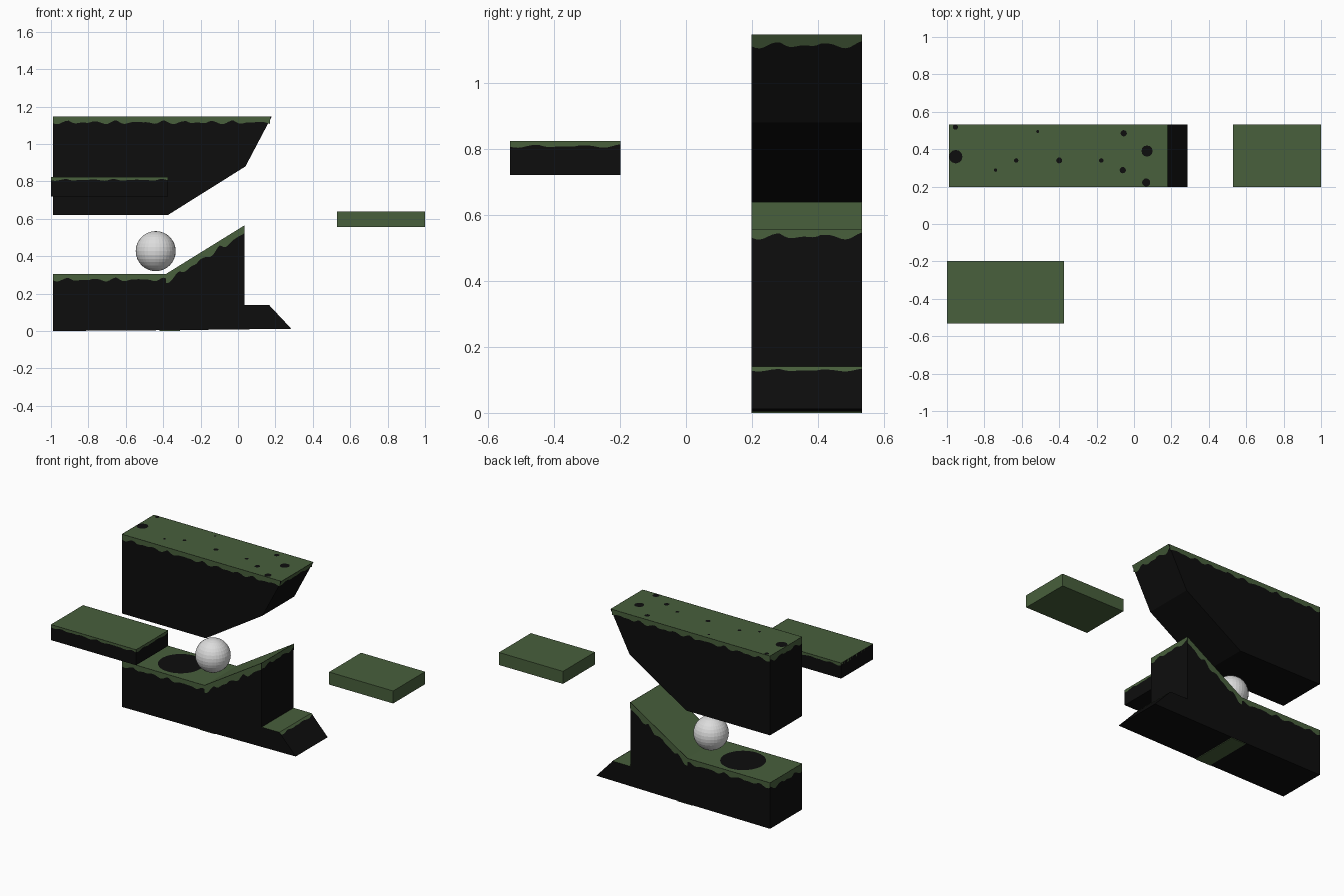
import bpy, bmesh, math
from mathutils import Vector

if "Cube" in bpy.data.objects:
    bpy.data.objects.remove(bpy.data.objects["Cube"])


def material(name, rgb):
    m = bpy.data.materials.new(name)
    m.diffuse_color = (*rgb, 1)
    m.use_nodes = True
    m.node_tree.nodes["Principled BSDF"].inputs["Base Color"].default_value = m.diffuse_color
    return m


GREEN = material("moss_green", (0.065, 0.115, 0.045))
BLACK = material("earth_black", (0.004, 0.004, 0.004))
WHITE = material("ball_white", (0.72, 0.72, 0.72))
Y0, Y1 = 0.198, 0.533
LIFT = 0.0015


def finish(name, bm, mats):
    me = bpy.data.meshes.new(name)
    bm.to_mesh(me)
    bm.free()
    for m in mats:
        me.materials.append(m)
    ob = bpy.data.objects.new(name, me)
    bpy.context.collection.objects.link(ob)
    return ob


def block(name, profile, y0, y1, all_green=False):
    """Extrude an x-z profile along y; faces that point upward get grass."""
    bm = bmesh.new()
    face = bm.faces.new([bm.verts.new((x, y0, z)) for x, z in profile])
    ext = bmesh.ops.extrude_face_region(bm, geom=[face])
    moved = [g for g in ext["geom"] if isinstance(g, bmesh.types.BMVert)]
    bmesh.ops.translate(bm, verts=moved, vec=(0, y1 - y0, 0))
    bmesh.ops.recalc_face_normals(bm, faces=bm.faces)
    for f in bm.faces:
        f.material_index = 1 if all_green or f.normal.z > 0.8 else 0
    return finish(name, bm, [BLACK, GREEN])


def fringe(name, a, b, depth, out, down=(0, 0, -1)):
    """Thin wavy strip of grass hanging from the edge a-b."""
    a, b, down, out = Vector(a), Vector(b), Vector(down), Vector(out).normalized()
    length = (b - a).length
    n = max(8, int(length / 0.012))
    bm = bmesh.new()
    prev = None
    for i in range(n + 1):
        s = length * i / n
        wave = 0.75 + 0.45 * abs(math.sin(s * 25 + 1)) + 0.15 * math.sin(s * 71)
        top = a.lerp(b, i / n) + out * LIFT
        pair = [bm.verts.new(top), bm.verts.new(top + down * depth * wave)]
        if prev:
            f = bm.faces.new([prev[0], prev[1], pair[1], pair[0]])
            f.normal_update()
            if f.normal.dot(out) < 0:
                f.normal_flip()
        prev = pair
    finish(name, bm, [GREEN])


def side_fringes(name, edge, depth, y0, y1):
    """Fringe along an x-z edge on both the front and the back."""
    (xa, za), (xb, zb) = edge
    for label, y, d in (("front", y0, -1), ("back", y1, 1)):
        fringe(f"{name}_{label}", (xa, y, za), (xb, y, zb), depth, (0, d, 0))


def end_fringe(name, x, z, depth, d, y0, y1, down=(0, 0, -1), out=None):
    fringe(name, (x, y0, z), (x, y1, z), depth, out or (d, 0, 0), down)


def spot(name, x, y, z, r, sides=12):
    bm = bmesh.new()
    bmesh.ops.create_circle(bm, cap_ends=True, segments=sides, radius=r)
    bmesh.ops.translate(bm, verts=bm.verts, vec=(x, y, z + LIFT))
    finish(name, bm, [BLACK])


# Upper hanging block
block("upper_block", [(-0.99, 0.62), (-0.375, 0.62), (0.04, 0.88),
                      (0.18, 1.146), (-0.99, 1.146)], Y0, Y1)
side_fringes("upper_grass", ((-0.99, 1.146), (0.17, 1.146)), 0.03, Y0, Y1)
end_fringe("upper_grass_left", -0.99, 1.146, 0.035, -1, Y0, Y1)
slant = Vector((-0.14, 0, -0.266)).normalized()
end_fringe("upper_grass_right", 0.18, 1.146, 0.035, 1, Y0, Y1, slant, (0.266, 0, -0.14))

# Lower block with ramp and step
block("lower_block", [(-0.99, 0), (-0.29, 0.005), (0.285, 0.012), (0.165, 0.14),
                      (0.035, 0.14), (0.035, 0.565), (-0.385, 0.305), (-0.99, 0.305)], Y0, Y1)
side_fringes("ledge_grass", ((-0.99, 0.305), (-0.385, 0.305)), 0.03, Y0, Y1)
side_fringes("ramp_grass", ((-0.385, 0.305), (0.035, 0.565)), 0.042, Y0, Y1)
end_fringe("ledge_grass_left", -0.99, 0.305, 0.04, -1, Y0, Y1)
end_fringe("ramp_grass_right", 0.035, 0.565, 0.03, 1, Y0, Y1)
step_down = Vector((0.12, 0, -0.128)).normalized()
end_fringe("step_grass_right", 0.165, 0.14, 0.016, 1, Y0, Y1, step_down, (0.128, 0, 0.12))

# Green patch underneath
block("underside_patch", [(-0.42, 0.0), (-0.31, 0.0), (-0.31, 0.006), (-0.42, 0.006)],
      Y0 + 0.002, Y1 - 0.002, True)

# Left platform with grass top
block("left_platform", [(-1, 0.72), (-0.375, 0.72), (-0.375, 0.823), (-1, 0.823)], -Y1, -Y0)
side_fringes("left_platform_grass", ((-1, 0.823), (-0.375, 0.823)), 0.015, -Y1, -Y0)
for x, d in ((-1 + LIFT, -1), (-0.375, 1)):
    end_fringe("left_platform_end_grass", x, 0.823, 0.015, d, -Y1, -Y0)

# Right platform, all green
block("right_platform", [(0.53, 0.555), (1, 0.555), (1, 0.638), (0.53, 0.638)], Y0, Y1, True)

# Dark disc on the ledge and dark specks on the upper grass
spot("ledge_disc", -0.676, 0.367, 0.305, 0.138, 40)
for x, y, r in ((-0.953, 0.36, 0.036), (-0.055, 0.485, 0.017), (0.07, 0.39, 0.03),
                (0.065, 0.222, 0.022), (-0.06, 0.288, 0.017), (-0.4, 0.34, 0.016),
                (-0.175, 0.34, 0.012), (-0.63, 0.34, 0.012), (-0.74, 0.288, 0.009),
                (-0.515, 0.495, 0.008), (-0.955, 0.518, 0.014)):
    spot("grass_speck", x, y, 1.146, r)

# Ball
bm = bmesh.new()
bmesh.ops.create_uvsphere(bm, u_segments=32, v_segments=16, radius=0.107)
bmesh.ops.translate(bm, verts=bm.verts, vec=(-0.44, 0.366, 0.427))
finish("ball", bm, [WHITE])
